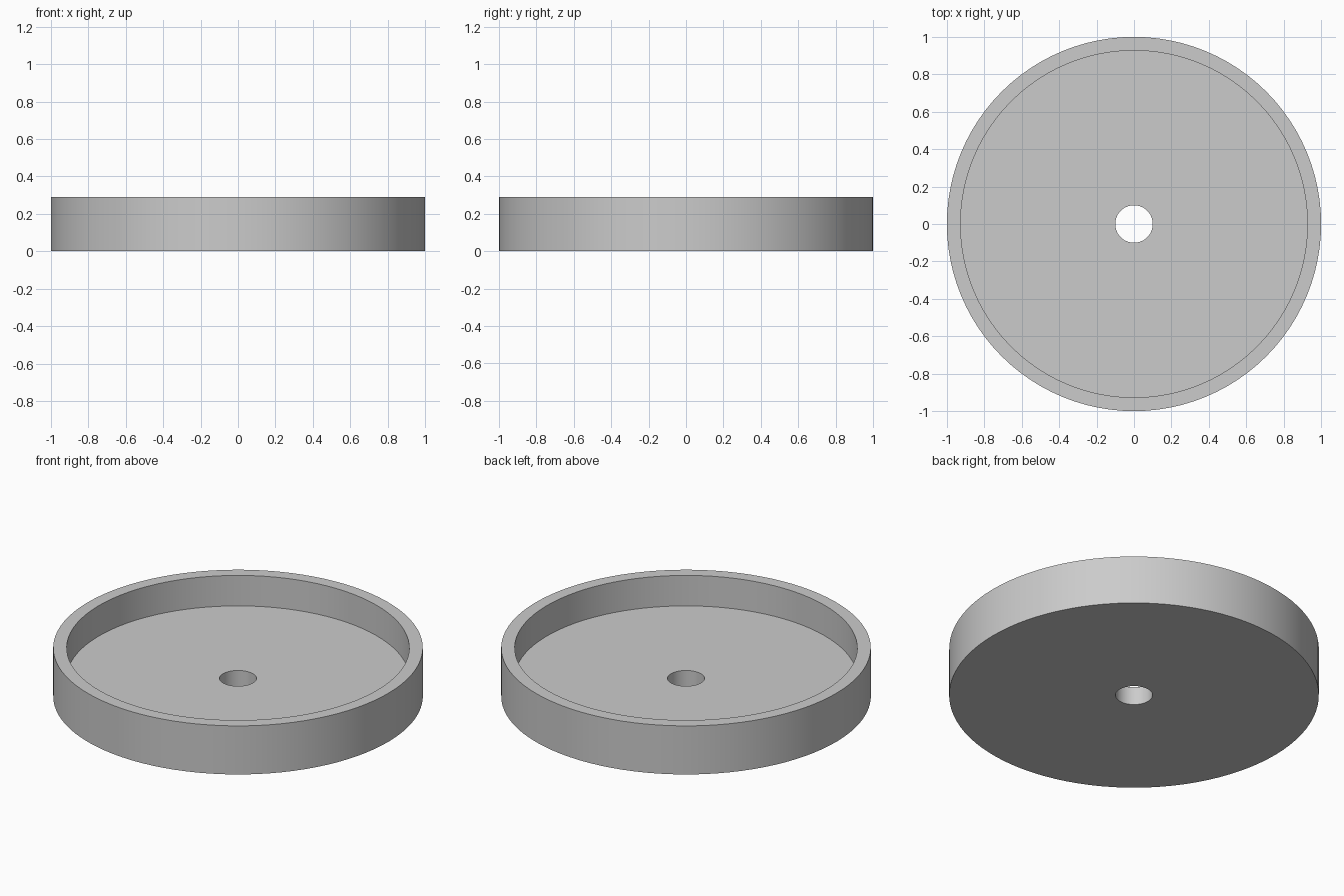
import bpy
import bmesh
import math

old = bpy.data.objects.get("Cube")
if old:
    bpy.data.objects.remove(old, do_unlink=True)

SEGMENTS = 96
OUTER, INNER, HOLE = 1.0, 0.927, 0.1
HEIGHT, FLOOR = 0.29, 0.108

# Plain grey material
grey = bpy.data.materials.new("plain_grey")
grey.use_nodes = True
colour = (0.6, 0.6, 0.6, 1.0)
grey.diffuse_color = colour
grey.node_tree.nodes["Principled BSDF"].inputs["Base Color"].default_value = colour

# Closed cross-section of the dish: bore, floor, rim and outer wall
section = [(HOLE, 0), (OUTER, 0), (OUTER, HEIGHT),
           (INNER, HEIGHT), (INNER, FLOOR), (HOLE, FLOOR)]

# Revolve the section around the upright axis
bm = bmesh.new()
verts = [bm.verts.new((r, 0, z)) for r, z in section]
edges = [bm.edges.new((v, verts[(i + 1) % len(verts)])) for i, v in enumerate(verts)]
bmesh.ops.spin(bm, geom=verts + edges, cent=(0, 0, 0), axis=(0, 0, 1),
               angle=math.tau, steps=SEGMENTS, use_merge=True)
bmesh.ops.remove_doubles(bm, verts=bm.verts, dist=0.0001)
bmesh.ops.recalc_face_normals(bm, faces=bm.faces)

mesh = bpy.data.meshes.new("round_dish")
bm.to_mesh(mesh)
bm.free()
mesh.materials.append(grey)
dish = bpy.data.objects.new("round_dish", mesh)
bpy.context.collection.objects.link(dish)

# Smooth round walls with crisp rims
bpy.ops.object.select_all(action="DESELECT")
dish.select_set(True)
bpy.context.view_layer.objects.active = dish
bpy.ops.object.shade_smooth_by_angle(angle=math.radians(30))
